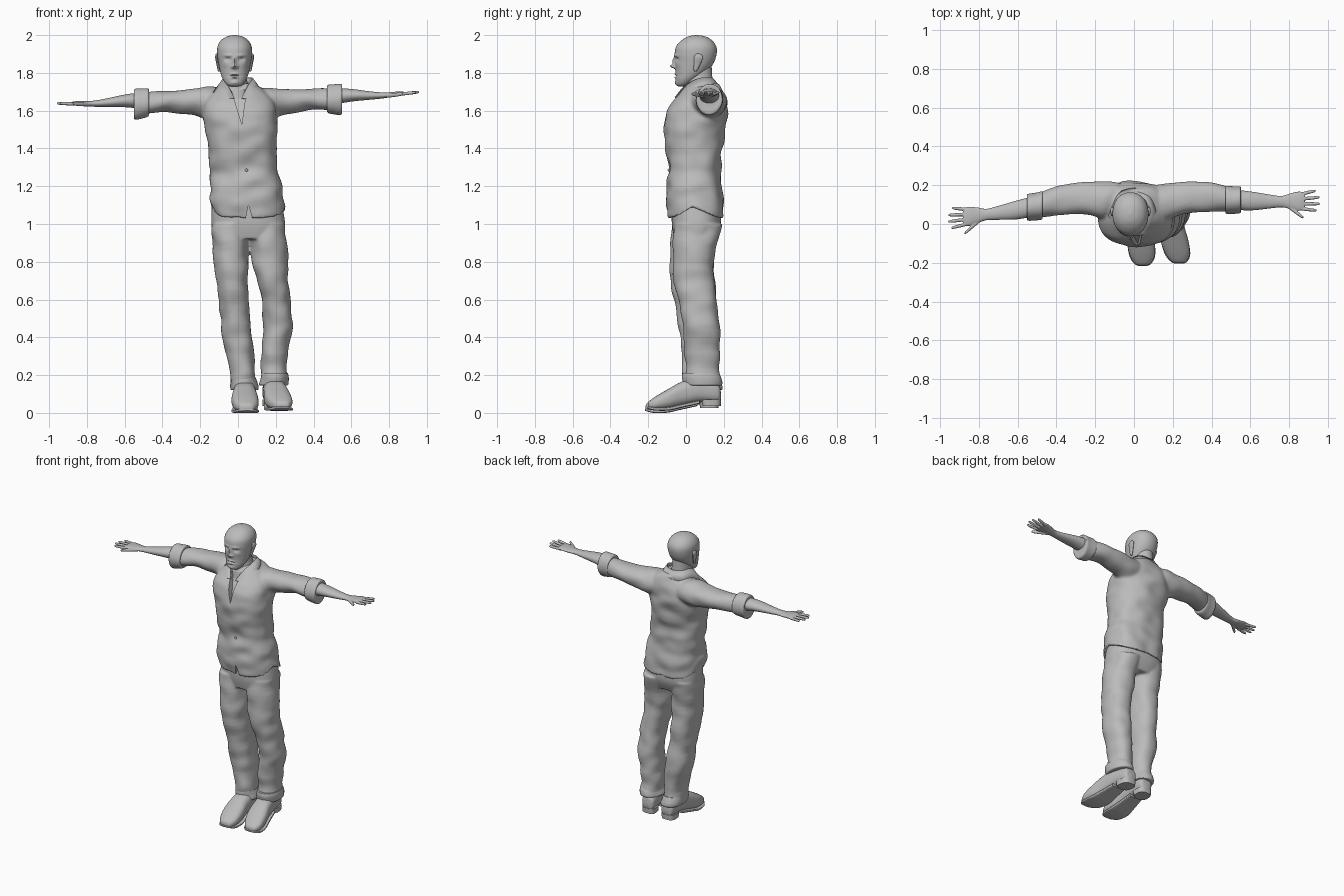
import bpy, bmesh, math
from mathutils import Vector, noise

cube = bpy.data.objects.get("Cube")
if cube:
    bpy.data.objects.remove(cube, do_unlink=True)

grey = bpy.data.materials.new("plain grey")
grey.use_nodes = True
grey.diffuse_color = (0.5, 0.5, 0.5, 1)
grey.node_tree.nodes["Principled BSDF"].inputs["Base Color"].default_value = grey.diffuse_color


def spline(rows, steps):
    """Smoothly interpolate rows of numbers, passing through every row."""
    result = []
    for i in range(len(rows) - 1):
        before, start = rows[max(i - 1, 0)], rows[i]
        end, after = rows[i + 1], rows[min(i + 2, len(rows) - 1)]
        for s in range(steps):
            t = s / steps
            result.append([b + 0.5 * t * (c - a + t * (2 * a - 5 * b + 4 * c - d + t * (3 * (b - c) + d - a)))
                           for a, b, c, d in zip(before, start, end, after)])
    return result + [list(rows[-1])]


def finish(name, bm):
    bmesh.ops.recalc_face_normals(bm, faces=bm.faces)
    mesh = bpy.data.meshes.new(name)
    bm.to_mesh(mesh)
    bm.free()
    mesh.materials.append(grey)
    obj = bpy.data.objects.new(name, mesh)
    bpy.context.collection.objects.link(obj)
    return obj


def activate(objects):
    bpy.ops.object.select_all(action='DESELECT')
    for obj in objects:
        obj.select_set(True)
    bpy.context.view_layer.objects.active = objects[0]


def smooth(obj, angle=50):
    activate([obj])
    bpy.ops.object.shade_smooth_by_angle(angle=math.radians(angle))
    return obj


def loft(name, axis, rows, power=2.0, folds=0.0, warp=None, seg=48, steps=8):
    """Skin along an axis; a row is position, then low and high bounds on the other two axes."""
    bm = bmesh.new()
    rings = []
    for pos, u0, u1, v0, v1 in spline(rows, steps):
        ring = []
        for k in range(seg):
            angle = math.tau * k / seg
            unit = [math.copysign(abs(w) ** (2 / power), w) for w in (math.cos(angle), math.sin(angle))]
            co = [(u0 + u1 + unit[0] * (u1 - u0)) / 2, (v0 + v1 + unit[1] * (v1 - v0)) / 2]
            co.insert("xyz".index(axis), pos)
            p = Vector(co)
            if folds:
                wave = folds * noise.noise(Vector((p.x * 9, p.y * 9, p.z * 13)))
                out = Vector(unit)
                move = [out.x * wave, out.y * wave]
                move.insert("xyz".index(axis), 0)
                p += Vector(move)
            ring.append(bm.verts.new(warp(p) if warp else p))
        rings.append(ring)
    for low, high in zip(rings, rings[1:]):
        for k in range(seg):
            n = (k + 1) % seg
            bm.faces.new((low[k], low[n], high[n], high[k]))
    bm.faces.new(rings[0])
    bm.faces.new(rings[-1])
    return smooth(finish(name, bm))


def blend(name, parts, voxel, passes, cutters=()):
    """Fuse overlapping parts into one skin, then carve the cutters out."""
    activate(parts)
    bpy.ops.object.join()
    obj = bpy.context.object
    obj.name = name
    remesh = obj.modifiers.new("fuse", 'REMESH')
    remesh.mode, remesh.voxel_size = 'VOXEL', voxel
    relax = obj.modifiers.new("relax", 'SMOOTH')
    relax.factor, relax.iterations = 0.5, passes
    for cutter in cutters:
        cut = obj.modifiers.new("cut", 'BOOLEAN')
        cut.operation, cut.object, cut.solver = 'DIFFERENCE', cutter, 'EXACT'
    for modifier in list(obj.modifiers):
        bpy.ops.object.modifier_apply(modifier=modifier.name)
    for cutter in cutters:
        bpy.data.objects.remove(cutter, do_unlink=True)
    return smooth(obj)


def wedge(name, corners):
    """Triangular cutter running from the open front back to each corner."""
    bm = bmesh.new()
    front = [bm.verts.new((x, -0.3, z)) for x, y, z in corners]
    back = [bm.verts.new(c) for c in corners]
    bm.faces.new(front)
    bm.faces.new(back)
    for i in range(3):
        j = (i + 1) % 3
        bm.faces.new((front[i], front[j], back[j], back[i]))
    obj = finish(name, bm)
    obj.hide_render = True
    return obj


def ball(name, centre, size):
    bm = bmesh.new()
    bmesh.ops.create_uvsphere(bm, u_segments=24, v_segments=14, radius=1)
    for v in bm.verts:
        v.co = Vector(centre) + Vector([a * b for a, b in zip(v.co, size)])
    return smooth(finish(name, bm))


# Arms: the right one is the left mirrored, then swung down and forward
def arm_warp(side):
    def warp(p):
        if side > 0:
            return p
        reach = p.x - 0.25
        return Vector((-p.x, p.y - 0.13 * reach, p.z - 0.085 * reach))
    return warp


sleeves = []
for side, word in ((1, "left"), (-1, "right")):
    warp = arm_warp(side)
    sleeves.append(loft(word + "_sleeve", 'x', [
        (.08, .02, .19, 1.54, 1.7), (.15, .01, .205, 1.54, 1.72), (.22, .04, .215, 1.57, 1.72),
        (.3, .06, .215, 1.59, 1.715), (.4, .065, .21, 1.6, 1.715), (.52, .065, .195, 1.605, 1.72)],
        folds=0.012, warp=warp))
    loft(word + "_rolled_cuff", 'x', [
        (.475, .075, .18, 1.62, 1.71), (.474, .055, .2, 1.59, 1.735), (.51, .052, .2, 1.582, 1.74),
        (.548, .057, .195, 1.582, 1.74), (.55, .075, .18, 1.62, 1.72)], folds=0.008, warp=warp)
    hand = [loft(word + "_forearm", 'x', [
        (.5, .075, .18, 1.63, 1.72), (.6, .07, .168, 1.648, 1.715), (.7, .08, .152, 1.658, 1.702),
        (.76, .086, .145, 1.664, 1.697), (.8, .079, .156, 1.67, 1.697), (.85, .068, .168, 1.678, 1.702),
        (.88, .075, .163, 1.682, 1.7)], warp=warp)]
    # Fingers fan out from the palm; the thumb points forward
    digits = [(.86, .079 + .025 * i, tip, .07 + .034 * i, .009)
              for i, tip in enumerate((.943, .96, .958, .938))]
    digits.append((.79, .095, .875, .032, .011))
    for x0, y0, x1, y1, r in digits:
        path = []
        for t, scale in ((0, 1), (.5, 1), (.9, .8), (1, .3)):
            x, y = x0 + (x1 - x0) * t, y0 + (y1 - y0) * t
            z = 1.68 + .12 * (x - .8)
            path.append((x, y - r * scale, y + r * scale, z - r * scale, z + r * scale))
        hand.append(loft("digit", 'x', path, warp=warp, seg=16, steps=4))
    blend(word + "_forearm_and_hand", hand, 0.0035, 2)


# Shirt, with a hem that rises at the sides
def hem(p):
    if p.z < 1.2:
        p.z += .065 * math.exp(-((p.y - .05) / .07) ** 2) * (1.2 - p.z) / .17
    return p


torso = loft("torso", 'z', [
    (1.03, -.143, .25, -.093, .2), (1.1, -.148, .24, -.103, .198), (1.2, -.148, .23, -.103, .193),
    (1.3, -.153, .214, -.09, .188), (1.4, -.158, .204, -.108, .188), (1.5, -.173, .208, -.114, .207),
    (1.58, -.19, .21, -.11, .217), (1.65, -.18, .19, -.075, .21), (1.71, -.13, .14, -.015, .19),
    (1.745, -.08, .075, .01, .165)], power=2.4, folds=0.014, warp=hem, seg=64)
blend("shirt", [torso] + sleeves, 0.008, 6, [
    wedge("neck_cutter", [(-.035, 0, 1.71), (.045, 0, 1.71), (.02, -.1, 1.53)]),
    wedge("hem_cutter", [(.055, -.07, 1.1), (.035, -.07, 1), (.085, -.07, 1)])])
for z, y in ((1.37, -.1), (1.285, -.091)):
    ball("shirt_button", (.045, y, z), (.008, .006, .008))

# Collar folded around the neck, each row giving an upper and a lower point
half = [(0, .145, 1.77, 0, .185, 1.725), (.06, .128, 1.775, .09, .155, 1.715),
        (.078, .07, 1.772, .125, .07, 1.71), (.055, -.005, 1.735, .135, .01, 1.675),
        (.02, -.06, 1.67, .118, -.045, 1.65)]
mirrored = [(-a, b, c, -d, e, f) for a, b, c, d, e, f in half[:0:-1]]
bm = bmesh.new()
pairs = [(bm.verts.new(r[:3]), bm.verts.new(r[3:])) for r in spline(mirrored + half, 6)]
for (a, b), (c, d) in zip(pairs, pairs[1:]):
    bm.faces.new((a, b, d, c))
collar = finish("collar", bm)
collar.modifiers.new("cloth", 'SOLIDIFY').thickness = 0.008
smooth(collar, 40)

# Trousers
hips = loft("hips", 'z', [(.92, -.12, .245, -.06, .155), (1, -.14, .25, -.075, .185),
                          (1.12, -.138, .23, -.075, .18)], power=2.4)
right_leg = loft("right_leg", 'z', [
    (.12, -.04, .1, -.012, .175), (.2, -.04, .092, -.02, .167), (.25, -.052, .087, -.022, .167),
    (.4, -.082, .077, -.03, .172), (.6, -.103, .062, -.062, .157), (.8, -.128, .055, -.088, .147),
    (1, -.137, .06, -.075, .178)], power=2.2, folds=0.012)
left_leg = loft("left_leg", 'z', [
    (.15, .122, .258, -.008, .19), (.22, .12, .252, 0, .177), (.4, .128, .277, -.012, .182),
    (.5, .13, .282, -.022, .177), (.6, .125, .273, -.042, .162), (.7, .1, .267, -.065, .15),
    (.8, .074, .262, -.07, .147), (1, .05, .25, -.065, .187)], power=2.2, folds=0.012)
blend("trousers", [hips, right_leg, left_leg], 0.007, 5)
for word, z, x in (("right", .12, .03), ("left", .145, .19)):
    loft(word + "_trouser_cuff", 'z', [
        (z, x - .06, x + .06, .01, .17), (z + .005, x - .073, x + .073, -.015, .192),
        (z + .04, x - .07, x + .07, -.02, .183), (z + .065, x - .066, x + .066, -.016, .172)],
        folds=0.012, power=2.2)

# Shoes: the left one is turned outward
for word, shift, turn, lift in (("right", 0, 0, 0), ("left", .16, -.13, .012)):
    def place(p):
        return Vector((p.x + shift + turn * p.y, p.y + lift, p.z + lift))
    loft(word + "_shoe", 'y', [
        (.172, .015, .055, .06, .1), (.155, -.01, .08, .045, .145), (.06, -.02, .092, .045, .175),
        (-.03, -.028, .098, .025, .155), (-.1, -.034, .108, .008, .118), (-.165, -.02, .106, .004, .08),
        (-.205, .005, .085, .008, .052), (-.214, .03, .065, .018, .036)], power=2.5, warp=place)
    loft(word + "_shoe_sole", 'y', [
        (.06, -.012, .085, .036, .055), (-.03, -.026, .097, .016, .036), (-.1, -.034, .108, .001, .02),
        (-.17, -.022, .108, 0, .017), (-.208, .005, .085, .008, .022), (-.217, .03, .06, .012, .02)],
        power=5, warp=place)
    loft(word + "_shoe_heel", 'z', [(.025, -.012, .083, .075, .172), (.06, -.014, .085, .07, .174)],
         power=3, warp=place)

# Head: bumps are offset from the centre line, height, push back, width, tallness
middle = -.018
bumps = [(0, 1.835, -.026, .011, .011), (0, 1.862, -.013, .008, .02),
         (.036, 1.872, .013, .015, .01), (.036, 1.87, -.005, .008, .005), (.034, 1.892, -.006, .022, .007),
         (.013, 1.831, -.009, .007, .007), (0, 1.793, -.008, .02, .005), (0, 1.784, .006, .024, .0035),
         (0, 1.775, -.008, .018, .005), (0, 1.748, -.007, .022, .012), (.05, 1.845, -.003, .016, .015)]


def face(p):
    if p.y < .04:
        side = abs(p.x - middle)
        p.y += sum(d * math.exp(-((side - x) / w) ** 2 - ((p.z - z) / h) ** 2)
                   for x, z, d, w, h in bumps)
    return p


loft("head", 'z', [(z, middle - w, middle + w, front, back) for z, w, front, back in (
    (1.728, .018, -.04, -.01), (1.738, .042, -.05, .02), (1.765, .062, -.054, .06),
    (1.8, .075, -.054, .105), (1.85, .085, -.058, .145), (1.9, .092, -.06, .162),
    (1.94, .09, -.052, .16), (1.972, .072, -.024, .138), (1.992, .042, .01, .105), (2, .008, .045, .065))],
    power=2.15, warp=face, seg=112, steps=10)
loft("neck", 'z', [(1.64, -.09, .08, -.03, .15), (1.7, -.08, .068, -.02, .15),
                   (1.77, -.077, .045, -.01, .14), (1.85, -.075, .04, .01, .135)])
for side, word in ((1, "left"), (-1, "right")):
    loft(word + "_ear", 'z', [
        (z, x - .007, x + .007, y - d, y + d) for z, out, y, d in (
            (1.808, .08, .05, .004), (1.82, .084, .052, .012), (1.85, .09, .06, .018),
            (1.88, .096, .066, .024), (1.896, .094, .066, .016), (1.902, .09, .064, .004))
        for x in [middle + side * out]], seg=24, steps=5)
